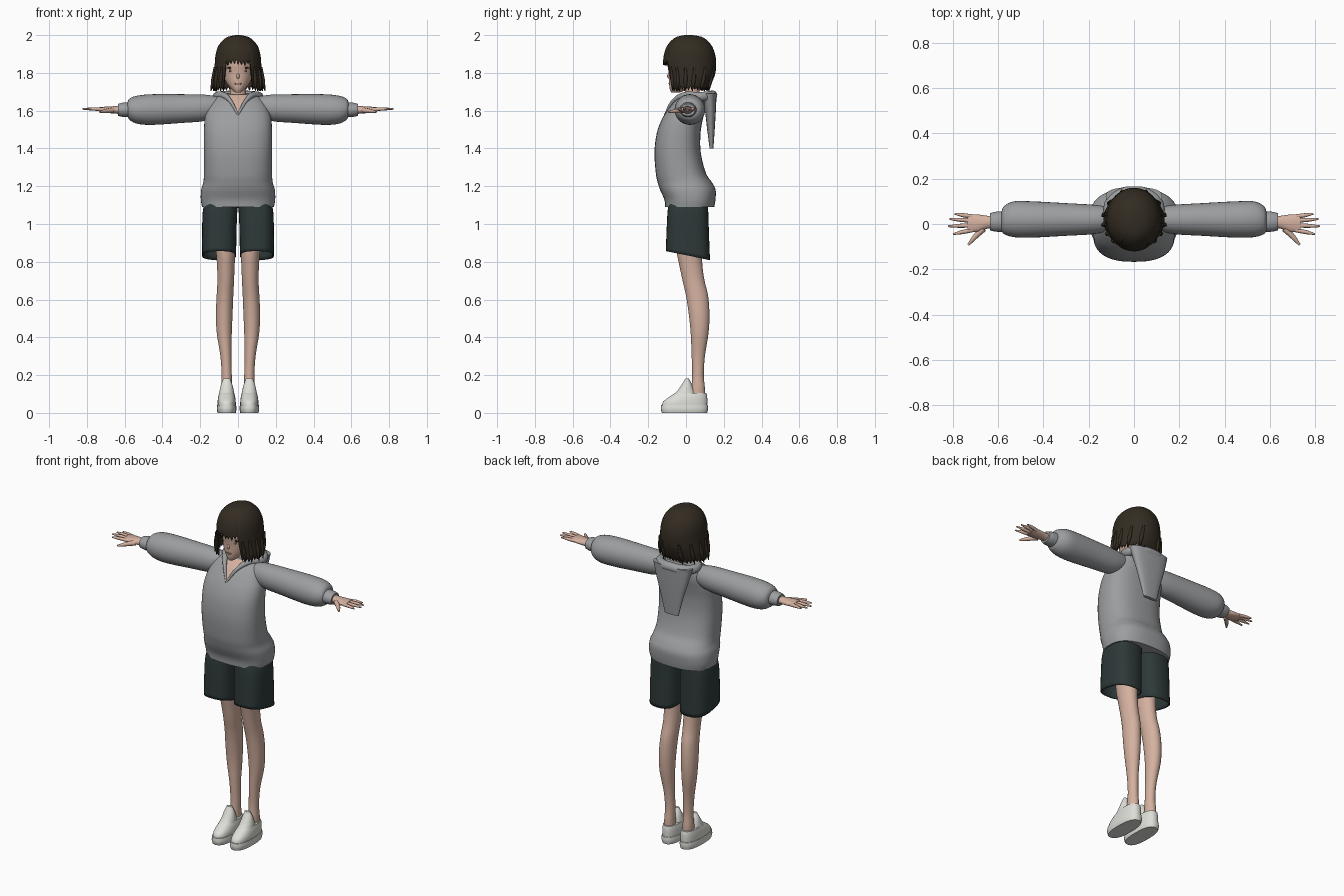
import bpy, bmesh, random
from math import sin, cos, pi, radians
from mathutils import Matrix, Vector

random.seed(4)
if "Cube" in bpy.data.objects:
    bpy.data.objects.remove(bpy.data.objects["Cube"])


def material(name, *rgb):
    m = bpy.data.materials.new(name)
    m.use_nodes = True
    m.diffuse_color = (*rgb, 1)
    m.node_tree.nodes["Principled BSDF"].inputs["Base Color"].default_value = (*rgb, 1)
    return m


SKIN = material("skin", .66, .44, .35)
GREY = material("grey_fleece", .33, .34, .35)
DARK = material("dark_green_cloth", .027, .04, .04)
HAIR = material("dark_brown_hair", .033, .025, .016)
WHITE = material("off_white_canvas", .73, .73, .69)
LASH = material("lash_black", .02, .015, .012)
IRIS = material("iris_brown", .16, .08, .04)
LIPS = material("lips", .3, .16, .13)


def finish(name, bm, mat, mirror=False, thick=0, angle=45):
    bmesh.ops.recalc_face_normals(bm, faces=bm.faces)
    me = bpy.data.meshes.new(name)
    bm.to_mesh(me)
    bm.free()
    ob = bpy.data.objects.new(name, me)
    bpy.context.collection.objects.link(ob)
    me.materials.append(mat)
    bpy.ops.object.select_all(action='DESELECT')
    ob.select_set(True)
    bpy.context.view_layer.objects.active = ob
    bpy.ops.object.shade_smooth_by_angle(angle=radians(angle))
    if thick:
        s = ob.modifiers.new("thickness", 'SOLIDIFY')
        s.thickness = thick
    if mirror:
        ob.modifiers.new("mirror", 'MIRROR')
    return ob


def resample(rows, steps):
    """Catmull-Rom interpolation through rows of numbers."""
    out = []
    for i in range(len(rows) - 1):
        p0, p1, p2, p3 = (rows[min(max(j, 0), len(rows) - 1)] for j in range(i - 1, i + 3))
        for k in range(steps):
            t = k / steps
            out.append([b + .5 * t * (c - a + t * (2*a - 5*b + 4*c - d + t * (3*(b - c) + d - a)))
                        for a, b, c, d in zip(p0, p1, p2, p3)])
    return out + [list(rows[-1])]


def power(v, n):
    return (1 if v >= 0 else -1) * abs(v) ** (2 / n)


def loft_mesh(axis, rings, n=2, seg=32, steps=4, caps=(True, True)):
    """Rings are (position, low a, high a, low b, high b) along x or z."""
    bm = bmesh.new()
    loops = []
    for t, a0, a1, b0, b1 in resample(rings, steps):
        loop = []
        for i in range(seg):
            w = 2 * pi * i / seg
            a = (a0 + a1) / 2 + (a1 - a0) / 2 * power(cos(w), n)
            b = (b0 + b1) / 2 + (b1 - b0) / 2 * power(sin(w), n)
            loop.append(bm.verts.new((a, b, t) if axis == 'z' else (t, a, b)))
        loops.append(loop)
    for p, q in zip(loops, loops[1:]):
        for i in range(seg):
            j = (i + 1) % seg
            bm.faces.new((p[i], p[j], q[j], q[i]))
    for wanted, loop in zip(caps, (loops[0], loops[-1])):
        if wanted:
            bm.faces.new(loop)
    return bm


def loft(name, axis, rings, mat, mirror=False, **kw):
    return finish(name, loft_mesh(axis, rings, **kw), mat, mirror)


def tube(name, points, mat, mirror=False):
    """Points are (x, y, z, radius)."""
    cu = bpy.data.curves.new(name, 'CURVE')
    cu.dimensions, cu.bevel_depth, cu.bevel_resolution = '3D', 1, 3
    cu.resolution_u, cu.use_fill_caps = 6, True
    sp = cu.splines.new('BEZIER')
    sp.bezier_points.add(len(points) - 1)
    for bp, (x, y, z, r) in zip(sp.bezier_points, points):
        bp.co, bp.radius = (x, y, z), r
        bp.handle_left_type = bp.handle_right_type = 'AUTO'
    tmp = bpy.data.objects.new(name, cu)
    bpy.context.collection.objects.link(tmp)
    bm = bmesh.new()
    bm.from_mesh(tmp.to_mesh())
    tmp.to_mesh_clear()
    bpy.data.objects.remove(tmp)
    return finish(name, bm, mat, mirror)


def blob(name, centre, size, mat, mirror=False, tilt=0):
    bm = bmesh.new()
    m = Matrix.Translation(centre) @ Matrix.Rotation(tilt, 4, 'Y') @ Matrix.Diagonal((*size, 1))
    bmesh.ops.create_uvsphere(bm, u_segments=16, v_segments=8, radius=1, matrix=m)
    return finish(name, bm, mat, mirror)


# Hoodie body, with the open neck cut in as a skin-coloured V
body = [(1.09, .19, -.11, .15), (1.13, .197, -.115, .156), (1.18, .195, -.137, .157),
        (1.22, .184, -.15, .138), (1.27, .18, -.16, .105), (1.38, .18, -.167, .078),
        (1.48, .18, -.155, .077), (1.55, .177, -.13, .088), (1.6, .165, -.1, .1),
        (1.65, .14, -.06, .105), (1.685, .1, -.02, .1)]
bm = loft_mesh('z', [(z, -w, w, f, b) for z, w, f, b in body], n=2.5, seg=48)
V_TIP, V_SLOPE = 1.578, .55
for side in (1, -1):
    bmesh.ops.bisect_plane(bm, geom=bm.verts[:] + bm.edges[:] + bm.faces[:],
                           plane_co=(0, 0, V_TIP), plane_no=(side, 0, -V_SLOPE))
for f in bm.faces:
    c = f.calc_center_median()
    if abs(c.x) < V_SLOPE * (c.z - V_TIP) and c.y < .03:
        f.material_index = 1
finish("hoodie_body", bm, GREY).data.materials.append(SKIN)

# Sleeves, cuffs and hood
loft("sleeves", 'x', [(.11, -.03, .075, 1.57, 1.675), (.18, -.045, .085, 1.545, 1.685),
                      (.3, -.052, .092, 1.535, 1.687), (.45, -.06, .1, 1.525, 1.687),
                      (.53, -.058, .1, 1.53, 1.68), (.573, -.045, .08, 1.55, 1.665),
                      (.585, -.03, .055, 1.57, 1.645)], GREY, True)
loft("cuffs", 'x', [(.57, -.034, .056, 1.565, 1.645), (.61, -.034, .054, 1.567, 1.642),
                    (.635, -.028, .048, 1.572, 1.636)], GREY, True)
half = [(.04, -.068, 1.65, .01), (.075, -.01, 1.68, .018), (.11, .07, 1.675, .025), (.07, .125, 1.678, .027)]
tube("hood_collar", [(0, -.112, V_TIP, .005)] + half + [(0, .14, 1.682, .026)] +
     [(-x, y, z, r) for x, y, z, r in reversed(half)] + [(0, -.112, V_TIP, .005)], GREY)
loft("hood_flap", 'z', [(1.4, -.045, .045, .125, .145), (1.5, -.07, .07, .112, .152),
                        (1.6, -.1, .1, .1, .158), (1.69, -.125, .125, .08, .162)], GREY, n=2.6)

# Shorts with open legs and a hem that drops toward the back
bm = loft_mesh('z', [(.835, .01, .19, -.107, .127), (.95, .008, .19, -.103, .122),
                     (1.06, .004, .187, -.098, .118), (1.12, -.005, .175, -.09, .115)],
               n=2.7, caps=(False, True))
for v in bm.verts:
    v.co.z -= .2 * v.co.y * max(0, (1.06 - v.co.z) / .225)
finish("shorts", bm, DARK, True, thick=.006)

# Legs
loft("legs", 'z', [(.06, .03, .09, .02, .1), (.13, .032, .09, .028, .1), (.2, .033, .087, .033, .094),
                   (.3, .035, .093, .03, .1), (.42, .033, .112, .025, .119), (.52, .029, .117, .015, .124),
                   (.62, .025, .113, 0, .117), (.7, .021, .109, -.018, .098), (.78, .018, .111, -.035, .087),
                   (.86, .014, .117, -.05, .085), (1.02, .012, .13, -.06, .09)], SKIN, True)

# Slip-on shoes: sole, upper and raised tongue
loft("shoe_soles", 'z', [(0, .012, .108, -.128, .112), (.02, .008, .112, -.133, .116),
                         (.042, .01, .11, -.131, .115)], WHITE, True, n=2.5)
loft("shoe_uppers", 'z', [(.035, .012, .108, -.128, .112), (.06, .012, .108, -.12, .113),
                          (.085, .015, .105, -.088, .112), (.105, .02, .1, -.058, .108)], WHITE, True, n=2.4)
loft("shoe_tongues", 'z', [(.09, .018, .102, -.072, .06), (.12, .023, .097, -.043, .045),
                           (.15, .03, .09, -.022, .032), (.182, .042, .077, -.003, .015)], WHITE, True)

# Hands
loft("palms", 'x', [(.6, -.018, .036, 1.58, 1.626), (.645, -.02, .036, 1.584, 1.624),
                    (.69, -.035, .042, 1.588, 1.622), (.735, -.036, .042, 1.597, 1.618)], SKIN, True, seg=20)
fingers = {"index": (-.027, .8, -.045), "middle": (-.006, .822, -.01),
           "ring": (.015, .815, .022), "little": (.033, .792, .045)}
for label, (y, tip_x, tip_y) in fingers.items():
    mid = ((.72 + tip_x) / 2, (y + tip_y) / 2)
    tube(label + "_fingers", [(.715, y, 1.606, .01), (*mid, 1.609, .009),
                              (tip_x, tip_y, 1.609, .004)], SKIN, True)
tube("thumbs", [(.665, -.02, 1.602, .015), (.705, -.06, 1.597, .011), (.732, -.093, 1.594, .005)], SKIN, True)

# Neck, head and face
loft("neck", 'z', [(1.58, -.05, .05, -.02, .07), (1.66, -.042, .042, -.005, .07),
                   (1.78, -.042, .042, -.005, .075)], SKIN)
loft("head", 'z', [(1.697, -.016, .016, -.078, -.03), (1.715, -.036, .036, -.086, .01),
                   (1.75, -.063, .063, -.09, .06), (1.8, -.083, .083, -.092, .1),
                   (1.86, -.095, .095, -.098, .125), (1.93, -.085, .085, -.08, .11),
                   (1.965, -.045, .045, -.04, .07)], SKIN)
blob("nose", (0, -.091, 1.783), (.008, .009, .014), SKIN)
blob("irises", (.038, -.081, 1.815), (.011, .004, .011), IRIS, True)
blob("lashes", (.038, -.082, 1.828), (.024, .0045, .005), LASH, True, radians(8))
blob("mouth", (0, -.0885, 1.743), (.02, .0035, .005), LIPS)

# Hair shell: columns run from the crown to a ragged edge, short above the face
profile = resample([(2.0, .015, -.005, .035), (1.988, .06, -.055, .09), (1.95, .1, -.096, .132),
                    (1.9, .118, -.116, .154), (1.85, .123, -.121, .16), (1.8, .128, -.113, .156),
                    (1.75, .135, -.103, .138), (1.66, .13, -.085, .1)], 6)


def hair_point(angle, z):
    hi, lo = next((p for p in zip(profile, profile[1:]) if p[1][0] <= z), profile[-2:])
    k = (hi[0] - z) / (hi[0] - lo[0])
    _, w, f, b = (h + (l - h) * k for h, l in zip(hi, lo))
    return Vector((w * sin(angle), (f + b) / 2 - (b - f) / 2 * cos(angle), z))


bm = bmesh.new()
COLS, ROWS = 80, 18
cols = []
for i in range(COLS):
    a = 2 * pi * i / COLS
    off = min(a, 2 * pi - a)
    bottom = 1.843 if off < .58 else 1.705
    bottom += random.uniform(0, .012) + (.016 if i % 2 else -.004)
    cols.append([bm.verts.new(hair_point(a, 2 - (2 - bottom) * (r / ROWS) ** 1.6)) for r in range(ROWS + 1)])
for i in range(COLS):
    p, q = cols[i], cols[(i + 1) % COLS]
    for r in range(ROWS):
        bm.faces.new((p[r], p[r + 1], q[r + 1], q[r]))
bm.faces.new([c[0] for c in cols])
finish("hair", bm, HAIR, thick=.007, angle=60)

# Loose locks flicking out at the sides and nape
for n, a in enumerate((.75, 1.05, 1.4, 1.75, 2.2, 2.7)):
    top, mid, low = (hair_point(a, z) for z in (1.83, 1.76, 1.705))
    out = Vector((sin(a), -cos(a), 0)) * random.uniform(.004, .014)
    tube(f"loose_locks_{n + 1}", [(*top, .006), (*mid, .011), (*(low + out), .002)], HAIR, True)
